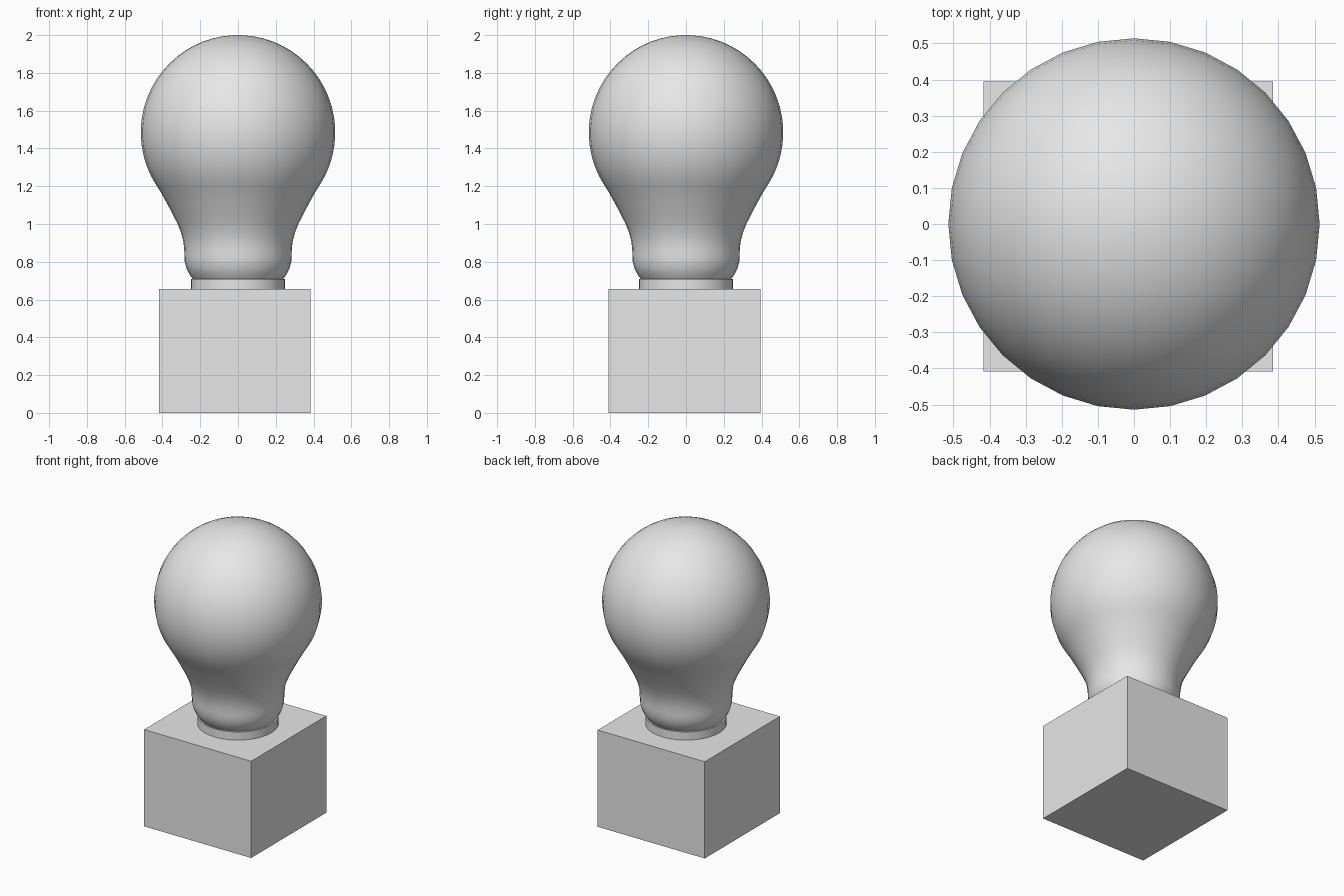
import bpy, bmesh
from math import sin, cos, pi, radians

cube = bpy.data.objects.get("Cube")
if cube:
    bpy.data.objects.remove(cube, do_unlink=True)

grey = bpy.data.materials.new("light_grey")
grey.use_nodes = True
colour = (0.8, 0.8, 0.8, 1)
grey.diffuse_color = colour
grey.node_tree.nodes["Principled BSDF"].inputs["Base Color"].default_value = colour


def lathe(name, profile, angle, sides=32):
    """Revolve (radius, height) points around z; flat-cap open ends."""
    bm = bmesh.new()
    rings = []
    for r, z in profile:
        if r < 0.001:
            rings.append([bm.verts.new((0, 0, z))])
        else:
            rings.append([bm.verts.new((r * cos(2 * pi * i / sides),
                                        r * sin(2 * pi * i / sides), z))
                          for i in range(sides)])
    for low, high in zip(rings, rings[1:]):
        for i in range(sides):
            j = (i + 1) % sides
            if len(high) == 1:
                bm.faces.new((low[i], low[j], high[0]))
            else:
                bm.faces.new((low[i], low[j], high[j], high[i]))
    for ring in (rings[0], rings[-1]):
        if len(ring) > 1:
            bm.faces.new(ring)
    bmesh.ops.recalc_face_normals(bm, faces=bm.faces)
    mesh = bpy.data.meshes.new(name)
    bm.to_mesh(mesh)
    bm.free()
    mesh.materials.append(grey)
    obj = bpy.data.objects.new(name, mesh)
    bpy.context.collection.objects.link(obj)
    bpy.ops.object.select_all(action='DESELECT')
    obj.select_set(True)
    bpy.context.view_layer.objects.active = obj
    bpy.ops.object.shade_smooth_by_angle(angle=radians(angle))
    return obj


# Square base block
bpy.ops.mesh.primitive_cube_add(size=1, location=(-0.016, -0.007, 0.3275))
base = bpy.context.object
base.name = "base_block"
base.scale = (0.802, 0.804, 0.655)
base.data.materials.append(grey)

# Collar between block and bulb
lathe("collar", [(0.25, 0.64), (0.25, 0.71)], 40)

# Glass bulb: rounded neck flowing into a sphere
neck = [(0.225, 0.69), (0.24, 0.71), (0.258, 0.735), (0.273, 0.765), (0.282, 0.8),
        (0.284, 0.835), (0.285, 0.87), (0.29, 0.91), (0.302, 0.955), (0.322, 1.005),
        (0.35, 1.06), (0.382, 1.12), (0.41, 1.17)]
R, centre = 0.515, 1.485
globe = [(R * cos(radians(a)), centre + R * sin(radians(a)))
         for a in range(-33, 88, 6)] + [(0, centre + R)]
lathe("bulb", neck + globe, 60)
